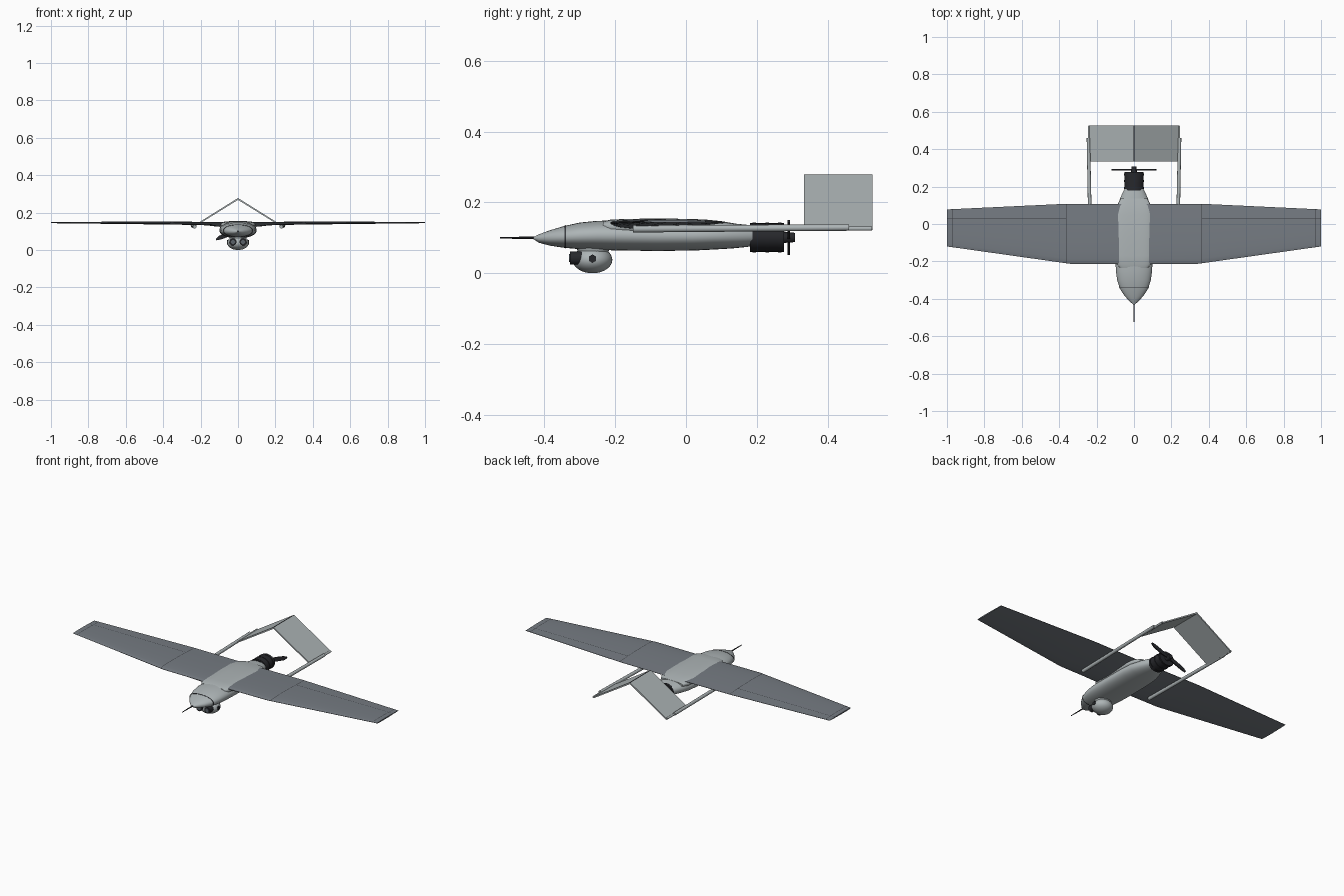
import bpy, bmesh, math
from mathutils import Vector

if "Cube" in bpy.data.objects:
    bpy.data.objects.remove(bpy.data.objects["Cube"], do_unlink=True)


def material(name, r, g, b):
    m = bpy.data.materials.new(name)
    m.use_nodes = True
    m.diffuse_color = (r, g, b, 1)
    node = m.node_tree.nodes["Principled BSDF"]
    node.inputs["Base Color"].default_value = (r, g, b, 1)
    node.inputs["Roughness"].default_value = 0.6
    return m


light_grey = material("light grey", 0.42, 0.46, 0.47)
wing_grey = material("wing grey", 0.18, 0.20, 0.225)
black = material("engine black", 0.02, 0.021, 0.025)
line_grey = material("panel line grey", 0.04, 0.043, 0.05)
glass = material("lens glass", 0.10, 0.12, 0.14)


def finish(name, bm, *mats, angle=35):
    bmesh.ops.recalc_face_normals(bm, faces=bm.faces)
    mesh = bpy.data.meshes.new(name)
    bm.to_mesh(mesh)
    bm.free()
    obj = bpy.data.objects.new(name, mesh)
    bpy.context.collection.objects.link(obj)
    for m in mats:
        mesh.materials.append(m)
    bpy.ops.object.select_all(action="DESELECT")
    obj.select_set(True)
    bpy.context.view_layer.objects.active = obj
    bpy.ops.object.shade_smooth_by_angle(angle=math.radians(angle))
    return obj


def loft(bm, rings):
    """Skin closed point rings and cap both ends; returns face strips."""
    loops = [[bm.verts.new(p) for p in ring] for ring in rings]
    strips = []
    for a, b in zip(loops, loops[1:]):
        n = len(a)
        strips.append([bm.faces.new((a[i], a[(i + 1) % n], b[(i + 1) % n], b[i]))
                       for i in range(n)])
    bm.faces.new(loops[0])
    bm.faces.new(loops[-1])
    return strips


def oval(y, half, low, high, power=2.0, n=40):
    """Superellipse ring across the body at station y."""
    pts = []
    for i in range(n):
        a = math.tau * i / n
        c, s = math.cos(a), math.sin(a)
        x = math.copysign(abs(c) ** (2 / power), c) * half
        z = math.copysign(abs(s) ** (2 / power), s) * (high - low) / 2
        pts.append((x, y, (low + high) / 2 + z))
    return pts


def hull(name, stations, mat, power=2.0):
    bm = bmesh.new()
    strips = loft(bm, [oval(*s, power=power) for s in stations])
    return finish(name, bm, mat, line_grey), strips


def rod(name, a, b, r1, r2, mat, sides=20, squash=1.0):
    """Tapered cylinder between two points, squashed in z about its middle."""
    a, b = Vector(a), Vector(b)
    bm = bmesh.new()
    bmesh.ops.create_cone(bm, cap_ends=True, segments=sides,
                          radius1=r1, radius2=r2, depth=(b - a).length)
    turn = (b - a).to_track_quat("Z", "Y").to_matrix()
    mid = (a + b) / 2
    for v in bm.verts:
        p = turn @ v.co
        p.z *= squash
        v.co = p + mid
    return finish(name, bm, mat)


def prism(name, outline, y0, y1, mat):
    bm = bmesh.new()
    loft(bm, [[(x, y, z) for x, z in outline] for y in (y0, y1)])
    return finish(name, bm, mat)


# Fuselage: station, half width, bottom, top
hull("fuselage", [
    (-0.43, 0.004, 0.096, 0.102), (-0.415, 0.022, 0.086, 0.110),
    (-0.385, 0.050, 0.078, 0.121), (-0.345, 0.076, 0.072, 0.133),
    (-0.30, 0.090, 0.068, 0.143), (-0.25, 0.097, 0.066, 0.148),
    (-0.18, 0.099, 0.064, 0.149), (-0.08, 0.099, 0.063, 0.148),
    (0.02, 0.098, 0.064, 0.147), (0.08, 0.093, 0.067, 0.145),
    (0.13, 0.077, 0.070, 0.141), (0.17, 0.060, 0.074, 0.137),
    (0.19, 0.050, 0.077, 0.134)], light_grey, power=2.2)
# Nose joint and probe
hull("nose_joint", [(-0.343, 0.0785, 0.0708, 0.1346),
                    (-0.339, 0.0795, 0.0705, 0.1356)], line_grey, power=2.2)
rod("nose_probe", (0, -0.525, 0.1), (0, -0.42, 0.1), 0.002, 0.004, black, 10)

# Cover over the wing centre section
hull("wing_cover", [
    (-0.235, 0.075, 0.115, 0.146), (-0.215, 0.090, 0.112, 0.151),
    (-0.17, 0.097, 0.110, 0.1535), (-0.05, 0.099, 0.110, 0.1545),
    (0.05, 0.098, 0.110, 0.152), (0.10, 0.090, 0.112, 0.147),
    (0.135, 0.072, 0.115, 0.141)], light_grey, power=3.2)

# Wing: thick at the root, tapered outer panels
CHORD = [0, 0.02, 0.08, 0.2, 0.35, 0.55, 0.745, 0.755, 1]


def wing_ring(x, up, down):
    ax = abs(x)
    t = max(0, (ax - 0.34) / 0.66)
    front = -0.213 + 0.093 * t
    back = 0.108 - 0.03 * max(0, (ax - 0.38) / 0.62)
    mid = 0.142 + 0.005 * ax

    def point(f, h):
        return (x, front + (back - front) * f,
                mid + h * 2.6 * math.sqrt(f) * (1 - f) + math.copysign(0.0008, h))
    return ([point(f, up) for f in CHORD]
            + [point(f, -down) for f in reversed(CHORD)])


half_span = [(0.05, 0.006, 0.018), (0.11, 0.007, 0.017), (0.17, 0.007, 0.010),
             (0.34, 0.007, 0.007), (0.36, 0.007, 0.007), (0.363, 0.007, 0.007),
             (0.97, 0.003, 0.003), (0.973, 0.003, 0.003), (1.0, 0.003, 0.003)]
bm = bmesh.new()
stations = [(-x, u, d) for x, u, d in reversed(half_span)] + half_span
for strip, a, b in zip(loft(bm, [wing_ring(*s) for s in stations]),
                       stations, stations[1:]):
    inner = min(abs(a[0]), abs(b[0]))
    narrow = b[0] - a[0] < 0.01
    hinge = CHORD.index(0.745)
    for i, face in enumerate(strip[:len(CHORD) - 1]):
        if narrow or (i == hinge and inner > 0.35):
            face.material_index = 1
finish("wing", bm, wing_grey, line_grey)

# Tail booms with slim rear ends
for side, word in ((1, "left"), (-1, "right")):
    rod(word + "_boom", (side * 0.232, -0.15, 0.125), (side * 0.244, 0.46, 0.129),
        0.010, 0.009, light_grey, 16)
    rod(word + "_boom_end", (side * 0.241, 0.45, 0.126), (side * 0.241, 0.525, 0.126),
        0.006, 0.006, light_grey, 12)

# Inverted V tail
right_edge = [(0.243, 0.126), (0.236, 0.122)]
prism("v_tail", [(0, 0.278)] + right_edge + [(0, 0.268)]
      + [(-x, z) for x, z in reversed(right_edge)], 0.333, 0.527, light_grey)
prism("tail_ridge_line", [(-0.003, 0.2768), (0, 0.2788), (0.003, 0.2768)],
      0.333, 0.527, line_grey)

# Engine with cooling rings, hub and propeller
rod("engine", (0, 0.18, 0.101), (0, 0.277, 0.101), 0.050, 0.050, black, 28, 0.81)
for i in range(3):
    y = 0.188 + i * 0.036
    rod("engine_ring", (0, y, 0.101), (0, y + 0.01, 0.101), 0.053, 0.053, black, 28, 0.79)
rod("propeller_hub", (0, 0.27, 0.101), (0, 0.308, 0.101), 0.016, 0.013, black, 16)
blade = [(0.0, -0.007), (0.05, -0.014), (0.105, -0.012), (0.127, -0.003),
         (0.125, 0.006), (0.1, 0.010), (0.05, 0.010), (0.0, 0.007)]
for k in range(2):
    prop = prism("propeller_blade", blade, -0.003, 0.003, black)
    prop.location = (0, 0.29, 0.101)
    prop.rotation_euler = (0, -0.36 + math.pi * k, 0)

# Sensor ball with twin lenses and side pivots
bm = bmesh.new()
bmesh.ops.create_uvsphere(bm, u_segments=32, v_segments=20, radius=1)
for v in bm.verts:
    v.co = (v.co.x * 0.058, v.co.y * 0.056 - 0.264, v.co.z * 0.038 + 0.038)
finish("sensor_ball", bm, light_grey)
rod("sensor_mount", (0, -0.262, 0.055), (0, -0.262, 0.085), 0.042, 0.05, light_grey, 28)
for side, word in ((1, "left"), (-1, "right")):
    x = side * 0.027
    rod(word + "_lens_tube", (x, -0.328, 0.043), (x, -0.285, 0.043),
        0.019, 0.019, black, 24)
    rod(word + "_lens", (x, -0.330, 0.043), (x, -0.327, 0.043), 0.011, 0.011, glass, 20)
    rod(word + "_pivot", (side * 0.05, -0.264, 0.041), (side * 0.060, -0.264, 0.041),
        0.012, 0.012, black, 6)
